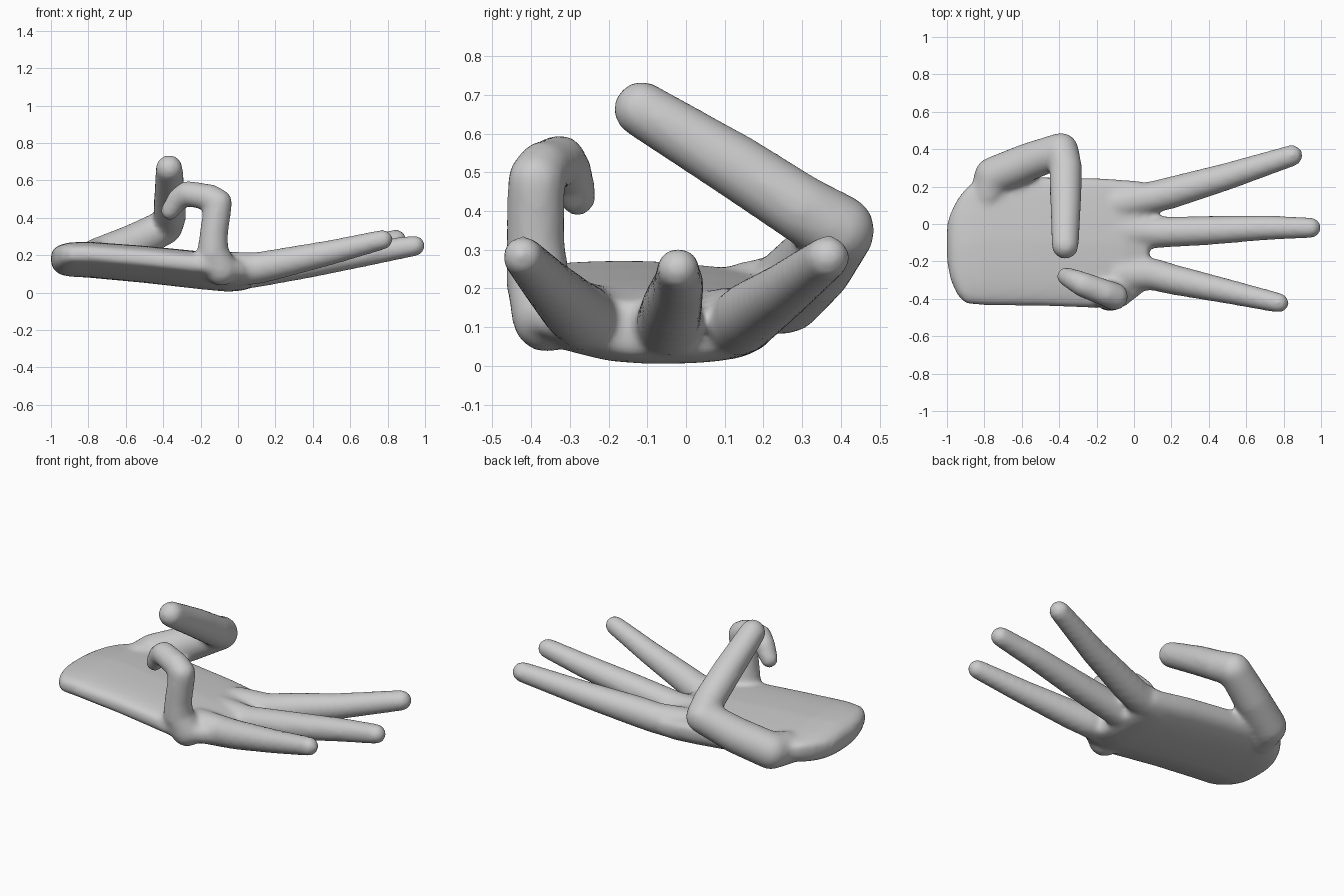
import bpy, bmesh, math
from mathutils import Vector, Matrix

if "Cube" in bpy.data.objects:
    bpy.data.objects.remove(bpy.data.objects["Cube"])

skin = bpy.data.materials.new("plain grey")
skin.diffuse_color = (0.6, 0.6, 0.6, 1)
skin.use_nodes = True
skin.node_tree.nodes["Principled BSDF"].inputs["Base Color"].default_value = skin.diffuse_color

bm = bmesh.new()


def digit(points):
    """Chain of tapered cylinders with a ball at every joint; points are x, y, z, radius."""
    for x, y, z, r in points:
        bmesh.ops.create_uvsphere(bm, u_segments=24, v_segments=14, radius=r,
                                  matrix=Matrix.Translation((x, y, z)))
    for a, b in zip(points, points[1:]):
        p, q = Vector(a[:3]), Vector(b[:3])
        d = q - p
        turn = d.to_track_quat('Z', 'Y').to_matrix().to_4x4()
        bmesh.ops.create_cone(bm, cap_ends=True, segments=24, radius1=a[3], radius2=b[3],
                              depth=d.length, matrix=Matrix.Translation((p + q) / 2) @ turn)


def palm(sections, n=48):
    """Loft of rounded slab sections; each is x, y min, y max, z bottom, z top."""
    rings = []
    for x, y0, y1, z0, z1 in sections:
        ring = []
        for i in range(n):
            t = 2 * math.pi * i / n
            c, s = math.cos(t), math.sin(t)
            y = (y0 + y1) / 2 + (y1 - y0) / 2 * math.copysign(abs(c) ** 0.65, c)
            mid = z0 + (z1 - z0) * 0.6
            if s >= 0:                           # flat palm side, falling towards the thumb
                z = mid + (z1 - mid) * s ** 0.5 - 0.08 * max(0, y + 0.1) * s
            else:                                # bowed back of the hand
                z = mid - (mid - z0) * (-s) ** 0.75
                z += 0.7 * min(0, y + 0.1) ** 2 * -s
            ring.append(bm.verts.new((x, y, z)))
        rings.append(ring)
    for a, b in zip(rings, rings[1:]):
        for i in range(n):
            j = (i + 1) % n
            bm.faces.new((a[i], a[j], b[j], b[i]))
    bm.faces.new(rings[0][::-1])
    bm.faces.new(rings[-1])


palm([(-1.0, -.20, .00, .15, .21), (-.98, -.30, .06, .115, .24), (-.945, -.38, .13, .093, .258),
      (-.90, -.425, .19, .085, .268), (-.80, -.435, .26, .08, .272), (-.50, -.437, .25, .052, .25),
      (-.20, -.45, .245, .018, .22), (-.05, -.44, .235, .004, .20), (.03, -.38, .23, .012, .18),
      (.08, -.33, .20, .03, .165)])

# Three straight fingers
digit([(-.10, -.04, .11, .095), (.10, -.045, .112, .085), (.40, -.035, .16, .078),
       (.70, -.02, .21, .067), (.945, -.02, .25, .056)])
digit([(-.08, .11, .11, .095), (.10, .143, .115, .086), (.20, .168, .135, .086),
       (.50, .255, .195, .073), (.845, .366, .28, .058)])
digit([(-.08, -.27, .125, .095), (.10, -.268, .13, .086), (.20, -.295, .15, .082),
       (.50, -.36, .215, .067), (.775, -.422, .283, .054)])

# Curled finger
digit([(-.09, -.36, .125, .09), (-.135, -.382, .215, .083), (-.13, -.388, .31, .076),
       (-.105, -.387, .48, .075), (-.15, -.37, .508, .072), (-.27, -.325, .53, .068),
       (-.32, -.30, .50, .06), (-.365, -.28, .435, .05)])

# Thumb
digit([(-.78, .16, .175, .095), (-.75, .255, .187, .105), (-.57, .33, .26, .102),
       (-.39, .395, .35, .094), (-.365, .30, .405, .088), (-.365, .13, .515, .084),
       (-.368, -.115, .663, .073)])

bmesh.ops.recalc_face_normals(bm, faces=bm.faces)
mesh = bpy.data.meshes.new("hand")
bm.to_mesh(mesh)
bm.free()
mesh.materials.append(skin)
hand = bpy.data.objects.new("hand", mesh)
bpy.context.collection.objects.link(hand)

# Fuse the parts into one skin and soften the joins
remesh = hand.modifiers.new("fuse", 'REMESH')
remesh.mode = 'VOXEL'
remesh.voxel_size = 0.014
remesh.use_smooth_shade = True
smooth = hand.modifiers.new("soften", 'SMOOTH')
smooth.factor = 0.5
smooth.iterations = 14
